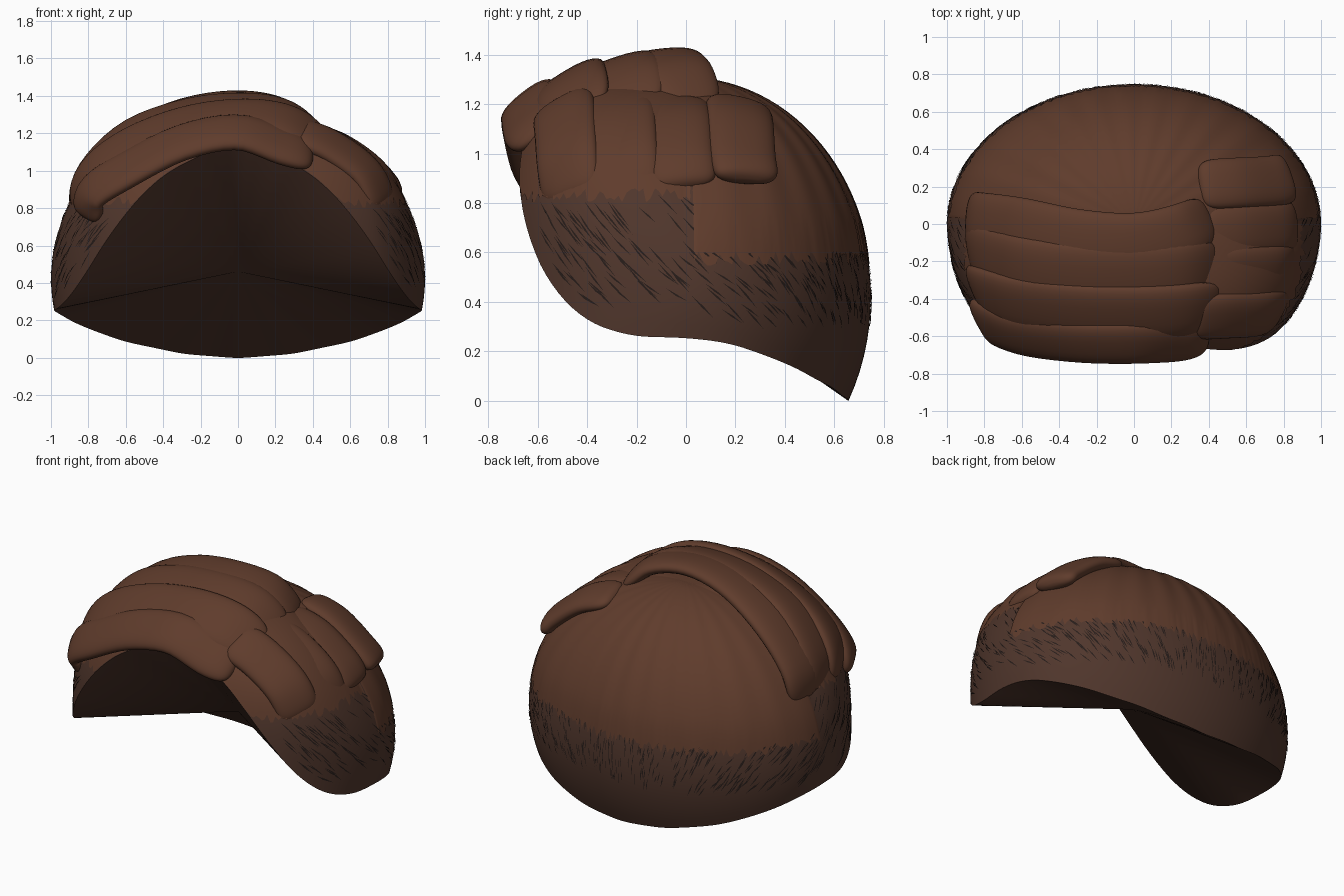
import bpy, math, random
from mathutils import Vector

if "Cube" in bpy.data.objects:
    bpy.data.objects.remove(bpy.data.objects["Cube"])
random.seed(4)

def material(name, col):
    m = bpy.data.materials.new(name)
    m.diffuse_color = (*col, 1)
    m.use_nodes = True
    m.node_tree.nodes["Principled BSDF"].inputs["Base Color"].default_value = m.diffuse_color
    return m

BROWN = material("hair_brown", (0.115, 0.045, 0.025))
DARK = material("hair_shadow", (0.08, 0.037, 0.025))
STROKE = material("hair_stroke", (0.02, 0.012, 0.01))

def make(name, verts, faces, mat, angle=40):
    me = bpy.data.meshes.new(name)
    me.from_pydata([tuple(v) for v in verts], [], faces)
    me.materials.append(mat)
    me.shade_smooth()
    me.set_sharp_from_angle(angle=math.radians(angle))
    ob = bpy.data.objects.new(name, me)
    bpy.context.collection.objects.link(ob)
    return ob

# Scalp surface: azimuth a (0 = front, 90 = right), height z or elevation t
ZC, ZR = 0.42, 0.88
RIM = [(0, 1.14), (15, 1.10), (29, 1.0), (36, .9), (41, .8), (48, .64), (56, .46), (66, .32),
       (77, .26), (90, .255), (100, .235), (113, .17), (131, .085), (155, .02), (180, -.003)]

def clamp(v): return max(0.0, min(1.0, v))

def rim_raw(d):
    d = abs((d + 180) % 360 - 180)
    for (a0, z0), (a1, z1) in zip(RIM, RIM[1:]):
        if d <= a1:
            return z0 + (z1 - z0) * (d - a0) / (a1 - a0)
    return RIM[-1][1]

def rim_z(a):
    return sum(rim_raw(math.degrees(a) + k) for k in range(-4, 5, 2)) / 5

def power(a): return 2 + 1.0 * clamp(math.cos(a) * 1.6)

def elev(a, z):
    u = (z - ZC) / ZR
    return math.copysign(math.asin(min(1, abs(u) ** (power(a) / 2))), u)

def scalp(a, t, off=0.0):
    q = power(a)
    p = 1 + q / 2 if q > 2 else 2
    dx, dy = math.sin(a), -math.cos(a)
    b = 0.775 if dy < 0 else 0.748
    r = (abs(dx) ** p + abs(dy / b) ** p) ** (-1 / p)
    h = max(0, math.cos(t)) ** (2 / q)
    u = math.copysign(abs(math.sin(t)) ** (2 / q), t)
    return Vector((dx * (r + off) * h, dy * (r + off) * h, ZC + (ZR + off) * u))

def shell(name, cols, rows, low, off, mat, centre=None):
    verts, faces = [], []
    for i in range(cols):
        a = 2 * math.pi * i / cols
        t0 = elev(a, low(a))
        for j in range(rows):
            t = t0 + (math.pi / 2 - t0) * j / rows
            verts.append(scalp(a, t, off(a, j / rows)))
    top = len(verts)
    verts.append(Vector((0, 0, ZC + ZR + off(0, 1))))
    if centre:
        verts.append(Vector(centre))
    for i in range(cols):
        k = (i + 1) % cols
        for j in range(rows - 1):
            faces.append((i * rows + j, k * rows + j, k * rows + j + 1, i * rows + j + 1))
        faces.append((i * rows + rows - 1, k * rows + rows - 1, top))
        if centre:
            faces.append((k * rows, i * rows, top + 1))
    return make(name, verts, faces, mat)

# Cropped base cap, closed underneath by a fan to a central point
shell("base_cap", 180, 28, rim_z, lambda a, s: 0, DARK, (0, 0, 0.46))

# Longer upper layer with ragged lower edge (low at the back, high in front) and faint grooves
def ragged(a):
    r = random.uniform(-0.03, 0.03)
    return 0.575 + r if math.cos(a) < -0.03 else max(rim_z(a) + .004, 0.83 + r)
def grooves(a, s):
    g = clamp(-math.cos(a) * 3) * math.sin(math.pi * s) * (1 - s)
    return 0.003 + 0.006 * clamp(s * 8) * clamp(.3 - math.cos(a)) + 0.005 * math.sin(a * 26) * g
shell("upper_layer", 360, 24, ragged, grooves, BROWN)

# Short slanted strokes around the sides and back
verts, faces = [], []
for side in (-1, 1):
    for k in range(260):
        d = random.uniform(50, 180)
        a = math.radians(d)
        lo = max(rim_z(a) + 0.07, 0.32)
        hi = 0.8 if d < 92 else 0.6
        if lo > hi:
            continue
        z = random.uniform(lo, hi)
        slant = 0.09 * clamp((175 - d) / 70)
        L = random.uniform(0.05, 0.1)
        p = [scalp(side * (a - slant * .5), elev(a, z + L / 2), .002),
             scalp(side * (a + 0.004), elev(a, z + 0.002), .004),
             scalp(side * (a + slant * .5), elev(a, z - L / 2), .002),
             scalp(side * (a - 0.004), elev(a, z - 0.002), .004)]
        n = len(verts)
        verts += p
        f = (n, n + 1, n + 2, n + 3)
        faces.append(f[::-1] if side > 0 else f)
make("fade_strokes", verts, faces, STROKE)

# Flattened, round-ended lock swept along a smooth path
def spline(pts, s):
    f = s * (len(pts) - 1)
    i = min(int(f), len(pts) - 2)
    u = f - i
    b, c = pts[i], pts[i + 1]
    a = pts[i - 1] if i else 2 * b - c
    d = pts[i + 2] if i + 2 < len(pts) else 2 * c - b
    return 0.5 * (2 * b + (c - a) * u + (2 * a - 5 * b + 4 * c - d) * u * u
                  + (3 * b - a - 3 * c + d) * u ** 3)

def lock(name, path, width, thick, flat, steps=40, ring=28):
    pts = [Vector(p) for p in path]
    verts, faces = [], []
    for i in range(steps + 1):
        s = (1 - math.cos(math.pi * i / steps)) / 2
        c = spline(pts, s)
        tan = (spline(pts, min(1, s + .01)) - spline(pts, max(0, s - .01))).normalized()
        nrm = Vector((c.x, c.y / flat, (c.z - ZC) / .78))
        nrm = (nrm - tan * nrm.dot(tan)).normalized()
        side = nrm.cross(tan)
        e = max(0.02, 1 - abs(2 * s - 1) ** 9)
        w, h = width * e ** .3, thick * e ** .5
        for k in range(ring):
            g = 2 * math.pi * k / ring
            cx, cy = math.cos(g), math.sin(g)
            x = math.copysign(abs(cx) ** .8, cx)
            y = math.copysign(abs(cy) ** .9, cy)
            verts.append(c + side * (w * x) + nrm * (h * y))
    for i in range(steps):
        for k in range(ring):
            m = (k + 1) % ring
            faces.append((i * ring + k, i * ring + m, (i + 1) * ring + m, (i + 1) * ring + k))
    faces.append(tuple(range(ring))[::-1])
    faces.append(tuple(range(steps * ring, (steps + 1) * ring)))
    return make(name, verts, faces, BROWN, 60)

# Four long overlapping locks combed over the top from the parting to the left side
lock("fringe_lock", [(.40, -.59, 1.08), (.25, -.625, 1.125), (0, -.635, 1.205), (-.3, -.63, 1.15),
                     (-.6, -.595, 1.0), (-.78, -.53, .88), (-.80, -.49, .74)], .135, .05, .8)
lock("top_lock_2", [(.46, -.43, 1.155), (.25, -.465, 1.26), (0, -.475, 1.285), (-.3, -.465, 1.24),
                    (-.6, -.43, 1.12), (-.79, -.38, .96), (-.83, -.34, .75)], .165, .05, .7)
lock("top_lock_3", [(.45, -.22, 1.18), (.25, -.26, 1.31), (0, -.275, 1.342), (-.3, -.265, 1.305),
                    (-.6, -.23, 1.19), (-.81, -.17, .98), (-.86, -.15, .75)], .17, .05, .7)
lock("top_lock_4", [(.41, .04, 1.195), (.25, -.04, 1.335), (0, -.09, 1.378), (-.3, -.07, 1.335),
                    (-.6, -.01, 1.2), (-.82, .02, .98), (-.875, .03, .77)], .15, .048, .7)

# Four short locks falling down the right side
for i, (y, zb, dx) in enumerate([(-.49, .81, -.08), (-.255, .82, -.02), (-.035, .86, 0), (.22, .89, -.025)]):
    lock("side_lock_%d" % (i + 1),
         [(.36 + dx / 2, y - .01, 1.205), (.58 + dx, y, 1.13), (.765 + dx, y + .01, .99), (.855 + dx, y + .03, zb)],
         .138, .05, .8, 28)
